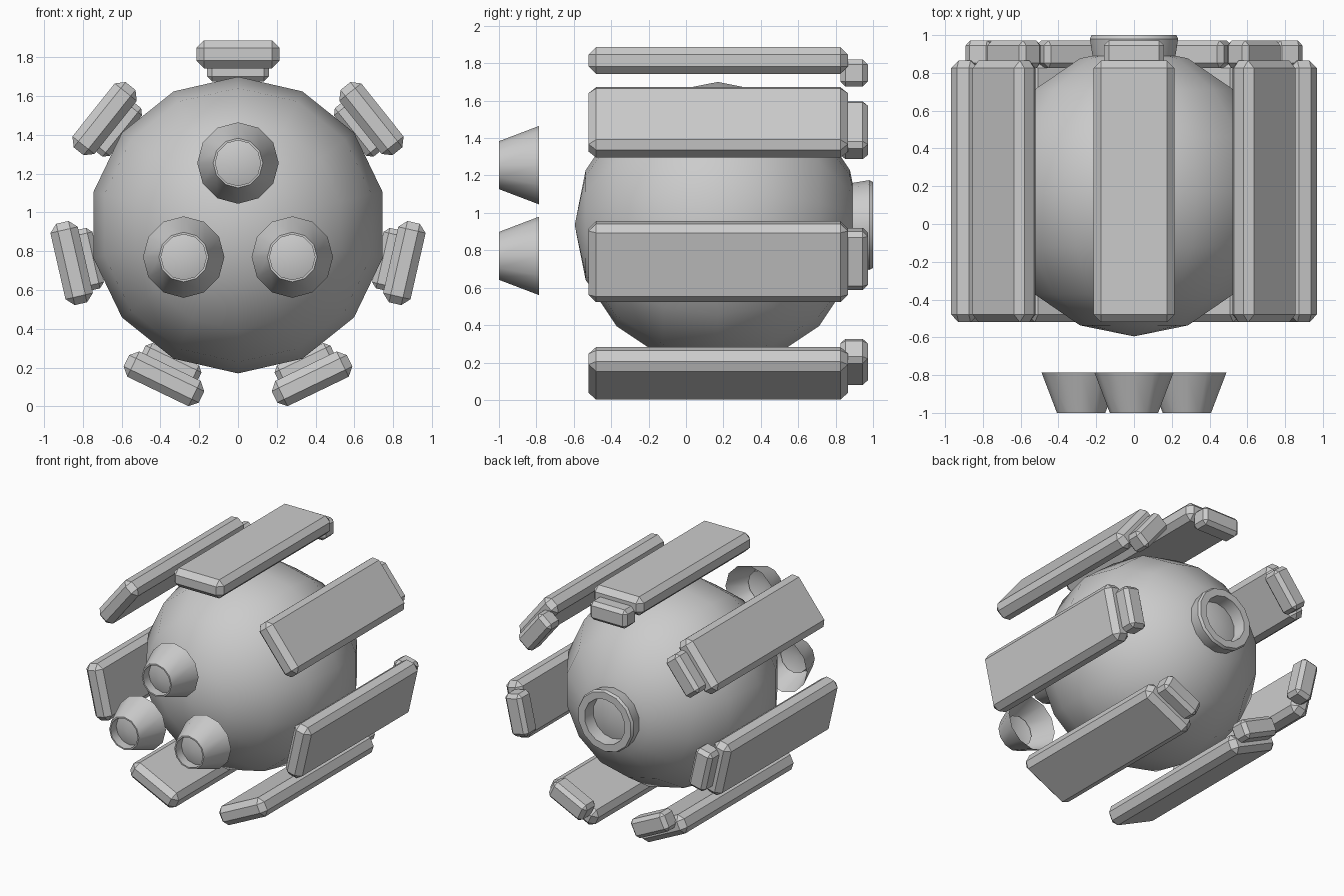
import bpy, bmesh, math
from mathutils import Matrix, Vector

cube = bpy.data.objects.get("Cube")
if cube:
    bpy.data.objects.remove(cube, do_unlink=True)

CENTRE_Z = 0.935      # height of the body axis
BODY_Y = 0.17         # body centre along the axis
RADIUS = 0.765
PANELS = 7

grey = bpy.data.materials.new("plain grey")
grey.use_nodes = True
colour = (0.6, 0.6, 0.6, 1)
grey.diffuse_color = colour
grey.node_tree.nodes["Principled BSDF"].inputs["Base Color"].default_value = colour


def finish(name, bm, smooth=None):
    """Turn a bmesh into a named, coloured object."""
    bmesh.ops.recalc_face_normals(bm, faces=bm.faces)
    mesh = bpy.data.meshes.new(name)
    bm.to_mesh(mesh)
    bm.free()
    mesh.materials.append(grey)
    obj = bpy.data.objects.new(name, mesh)
    bpy.context.collection.objects.link(obj)
    if smooth:
        bpy.ops.object.select_all(action='DESELECT')
        obj.select_set(True)
        bpy.context.view_layer.objects.active = obj
        bpy.ops.object.shade_smooth_by_angle(angle=math.radians(smooth))
    return obj


def lathe(name, profile, sides, x=0, z=CENTRE_Z, smooth=35):
    """Revolve (radius, y) points about an axis parallel to y."""
    bm = bmesh.new()
    verts = [bm.verts.new((0, y, r)) for r, y in profile]
    edges = [bm.edges.new(pair) for pair in zip(verts, verts[1:])]
    bmesh.ops.spin(bm, geom=verts + edges, cent=(0, 0, 0), axis=(0, 1, 0),
                   angle=math.tau, steps=sides, use_duplicate=False)
    bmesh.ops.remove_doubles(bm, verts=bm.verts, dist=0.0005)
    bmesh.ops.translate(bm, verts=bm.verts, vec=(x, 0, z))
    return finish(name, bm, smooth)


def radial_block(name, angle, distance, width, thick, y0, y1, bevel):
    """Chamfered block standing off the body at an angle from the top."""
    bm = bmesh.new()
    bmesh.ops.create_cube(bm, size=1)
    bmesh.ops.scale(bm, vec=(width, y1 - y0, thick), verts=bm.verts)
    bmesh.ops.bevel(bm, geom=bm.edges[:], offset=bevel, segments=1,
                    affect='EDGES', profile=0.5)
    place = (Matrix.Translation((0, 0, CENTRE_Z)) @ Matrix.Rotation(angle, 4, 'Y')
             @ Matrix.Translation(Vector((0, (y0 + y1) / 2, distance))))
    bmesh.ops.transform(bm, matrix=place, verts=bm.verts)
    return finish(name, bm)


# Round body with its poles on the front-back axis
RINGS = 8
arc = [(RADIUS * math.sin(math.pi * i / RINGS),
        BODY_Y - RADIUS * math.cos(math.pi * i / RINGS)) for i in range(RINGS + 1)]
lathe("body", arc, PANELS * 2, smooth=60)

# Rear ring around the back pole
lathe("rear_ring", [(0.22, 0.86), (0.24, 0.98), (0.23, 1.0), (0.175, 1.0), (0.165, 0.86)], 14)

# Three floating front cones, open behind, with a sunken lens
cone = [(0.21, -0.785), (0.128, -1.0), (0.117, -1.0), (0.117, -0.93), (0, -0.965)]
for name, x, z in (("upper", 0, 1.255), ("left", 0.28, 0.77), ("right", -0.28, 0.77)):
    lathe(name + "_front_cone", cone, 12, x, z)

# Armour panels around the body, each with a small rear clip
for i in range(PANELS):
    turn = math.tau * i / PANELS
    radial_block(f"panel_{i + 1}", turn, 0.88, 0.43, 0.145, -0.52, 0.865, 0.04)
    radial_block(f"panel_clip_{i + 1}", turn, 0.812, 0.32, 0.145, 0.825, 0.972, 0.027)
